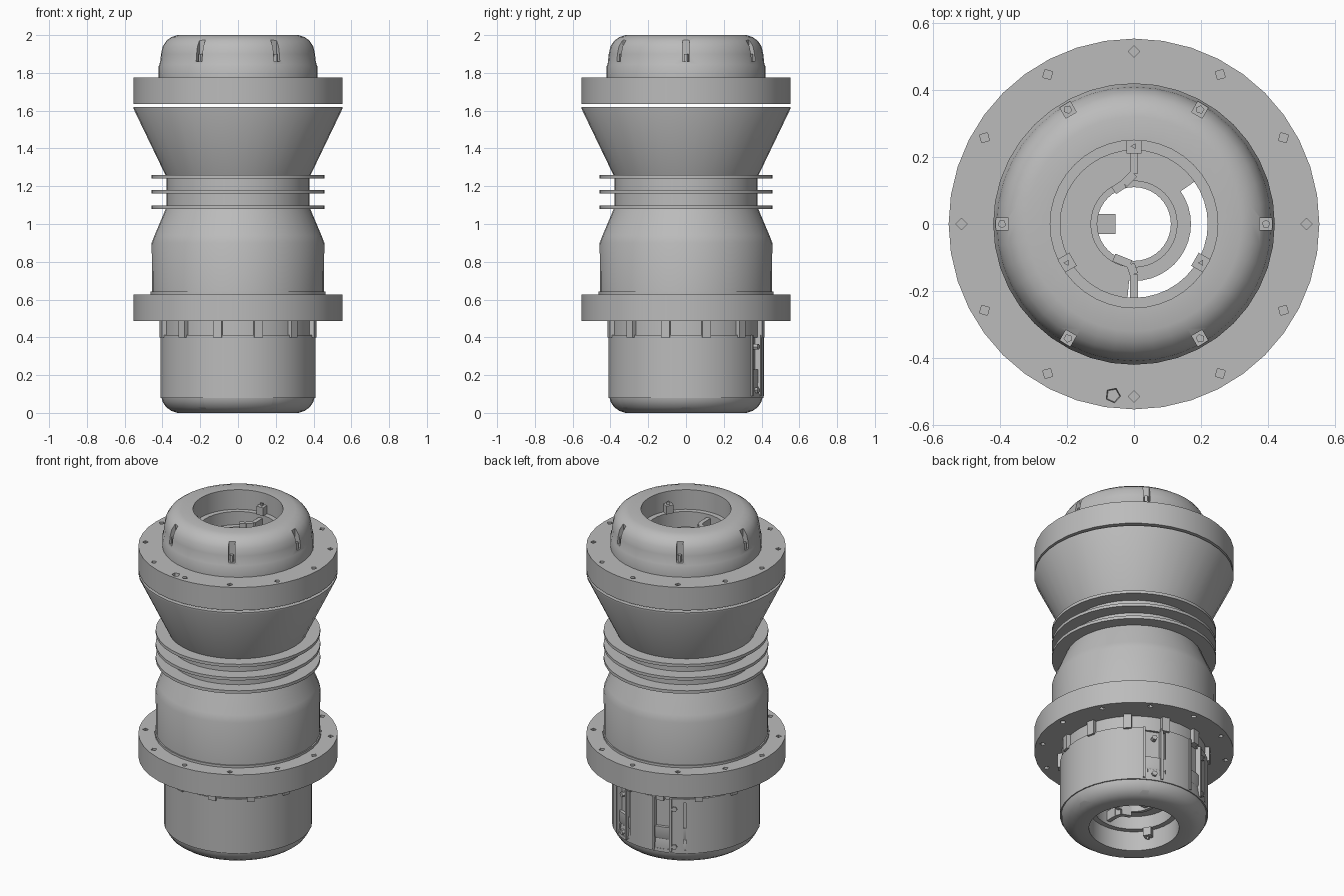
import bpy, bmesh
from math import radians, cos, sin, pi
from mathutils import Matrix, Vector

cube = bpy.data.objects.get("Cube")
if cube:
    bpy.data.objects.remove(cube, do_unlink=True)

SEGMENTS = 40
GREY = (0.5, 0.5, 0.5, 1)
metal = bpy.data.materials.new("plain_grey")
metal.diffuse_color = GREY
metal.use_nodes = True
metal.node_tree.nodes["Principled BSDF"].inputs["Base Color"].default_value = GREY

MIRROR = Matrix.Translation((0, 0, 2)) @ Matrix.Scale(-1, 4, (0, 0, 1))


def lathe(bm, profile, start=0, end=360):
    """Sweep a closed (radius, height) profile around z."""
    full = end - start == 360
    steps = max(4, round(SEGMENTS * (end - start) / 360))
    rings = []
    for i in range(steps if full else steps + 1):
        a = radians(start + (end - start) * i / steps)
        rings.append([bm.verts.new((r * cos(a), r * sin(a), z)) for r, z in profile])
    n = len(profile)
    for i in range(steps):
        a, b = rings[i], rings[(i + 1) % len(rings)]
        for j in range(n):
            k = (j + 1) % n
            bm.faces.new((a[j], b[j], b[k], a[k]))
    if not full:
        bm.faces.new(rings[0])
        bm.faces.new(rings[-1])


def ring(bm, r0, r1, z0, z1, start=0, end=360):
    lathe(bm, [(r0, z0), (r1, z0), (r1, z1), (r0, z1)], start, end)


def beam(bm, p, q, width, z0, z1):
    """Upright box running from p to q in plan."""
    p, q = Vector(p), Vector(q)
    d, mid = q - p, (p + q) / 2
    m = (Matrix.Translation((mid.x, mid.y, (z0 + z1) / 2))
         @ Matrix.Rotation(Vector((1, 0)).angle_signed(d) * -1, 4, 'Z')
         @ Matrix.Diagonal((d.length, width, z1 - z0, 1)))
    bmesh.ops.create_cube(bm, size=1, matrix=m)


def spoke(bm, angle, r0, r1, width, z0, z1):
    a = radians(angle)
    u = Vector((cos(a), sin(a)))
    beam(bm, u * r0, u * r1, width, z0, z1)


def peg(bm, angle, r, z, radius, depth, sides, radial=False, tip=None):
    m = Matrix.Rotation(radians(angle), 4, 'Z') @ Matrix.Translation((r, 0, z))
    if radial:
        m = m @ Matrix.Rotation(pi / 2, 4, 'Y')
    bmesh.ops.create_cone(bm, cap_ends=True, segments=sides, radius1=radius,
                          radius2=radius if tip is None else tip, depth=depth, matrix=m)


def finish(name, bm, flip=False, cutter=None):
    if cutter:
        cutter = finish(name + "_cutter", cutter, flip)
        cutter.hide_render = True
    if flip:
        bm.transform(MIRROR)
    bmesh.ops.recalc_face_normals(bm, faces=bm.faces)
    mesh = bpy.data.meshes.new(name)
    bm.to_mesh(mesh)
    bm.free()
    mesh.materials.append(metal)
    obj = bpy.data.objects.new(name, mesh)
    bpy.context.collection.objects.link(obj)
    if cutter:
        mod = obj.modifiers.new("cut", 'BOOLEAN')
        mod.operation, mod.solver, mod.object = 'DIFFERENCE', 'EXACT', cutter
        evaluated = obj.evaluated_get(bpy.context.evaluated_depsgraph_get())
        result = bpy.data.meshes.new_from_object(evaluated)
        obj.modifiers.clear()
        obj.data = result
        bpy.data.objects.remove(cutter, do_unlink=True)
    bpy.ops.object.select_all(action='DESELECT')
    obj.select_set(True)
    bpy.context.view_layer.objects.active = obj
    bpy.ops.object.shade_smooth_by_angle(angle=radians(30))
    return obj


def cap(name, flip, base):
    # Rounded collar with six open slots
    bm, cut = bmesh.new(), bmesh.new()
    lathe(bm, [(.25, 2), (.32, 2), (.352, 1.99), (.38, 1.97), (.4, 1.94), (.409, 1.9),
               (base - .005, 1.845), (base, 1.835), (base, 1.77), (.22, 1.77),
               (.22, 1.88), (.25, 1.88)])
    for a in range(0, 360, 60):
        spoke(cut, a, .375, .46, .036, 1.86, 2.05)
    finish(name + "_collar", bm, flip, cut)
    # Bolts in the slots
    bm = bmesh.new()
    for a in range(0, 360, 60):
        peg(bm, a, .394, 1.875, .013, .05, 5)
    finish(name + "_bolts", bm, flip)
    # Inner floor with a centre bore and a curved opening
    bm = bmesh.new()
    ring(bm, .125, .17, 1.78, 1.8)
    ring(bm, .165, .23, 1.78, 1.8, 35, 265)
    ring(bm, .11, .13, 1.77, 1.83)
    finish(name + "_inner_floor", bm, flip)
    # Bent bars, centre tab and three lugs
    bm = bmesh.new()
    for s in (1, -1):
        path = [(0, s * .25), (0, s * .15), (-.02 * (2 + s) / 2, s * .12), (-.06, s * .1)]
        for p, q in zip(path, path[1:]):
            beam(bm, p, q, .025, 1.8, 1.86)
    beam(bm, (-.115, 0), (-.055, 0), .06, 1.78, 1.82)
    for a in (90, 210, 330):
        spoke(bm, a, .21, .26, .045, 1.88, 1.93)
        peg(bm, a, .232, 1.935, .01, .02, 3)
    finish(name + "_bars_and_lugs", bm, flip)


cap("top", False, .42)
cap("bottom", True, .405)


def flange(name, r0, z0, z1, extra=False):
    bm, cut = bmesh.new(), bmesh.new()
    ring(bm, r0, .553, z0, z1)
    for a in range(0, 360, 30):
        for z in (z0, z1):
            peg(cut, a, .515, z, .017, .05, 4)
    if extra:
        peg(cut, 263, .515, z1, .02, .05, 5, tip=.026)
    finish(name, bm, cutter=cut)


flange("upper_flange", .22, 1.635, 1.775, True)
flange("lower_flange", .3, .487, .628)

# Flared cone below the upper flange
bm = bmesh.new()
lathe(bm, [(.34, 1.24), (.375, 1.24), (.553, 1.61), (.553, 1.62), (.34, 1.62)])
finish("flared_cone", bm)

# Neck and three thin fins
bm = bmesh.new()
ring(bm, .335, .378, 1.07, 1.255)
finish("neck", bm)
for i in range(3):
    z = 1.08 + i * .081
    bm = bmesh.new()
    ring(bm, .35, .457, z, z + .018)
    finish(f"neck_fin_{i + 1}", bm)

# Shouldered main body with a small step above the flange
bm = bmesh.new()
lathe(bm, [(.33, .6), (.455, .6), (.457, .9), (.442, .94), (.395, 1.05), (.377, 1.095), (.33, 1.095)])
ring(bm, .4, .462, .62, .642)
finish("main_body", bm)

# Notched band under the lower flange
bm = bmesh.new()
ring(bm, .3, .4, .4, .49)
for a in range(15, 360, 30):
    spoke(bm, a, .38, .423, .045, .4, .49)
finish("notched_band", bm)

# Lower barrel with two service channels on the back
bm, cut = bmesh.new(), bmesh.new()
ring(bm, .3, .411, .08, .412)
spoke(cut, 67, .385, .46, .12, .1, .45)
spoke(cut, 106, .385, .46, .09, .1, .45)
spoke(cut, 124, .4, .46, .012, .1, .39)
finish("lower_barrel", bm, cutter=cut)

# Rails and bolts beside the channels
bm = bmesh.new()
for a in (58, 72, 99, 113):
    spoke(bm, a, .38, .418, .014, .09, .412)
for a in (66, 116):
    for z in (.12, .35):
        peg(bm, a, .405, z, .016, .03, 6, radial=True)
finish("channel_rails", bm)
